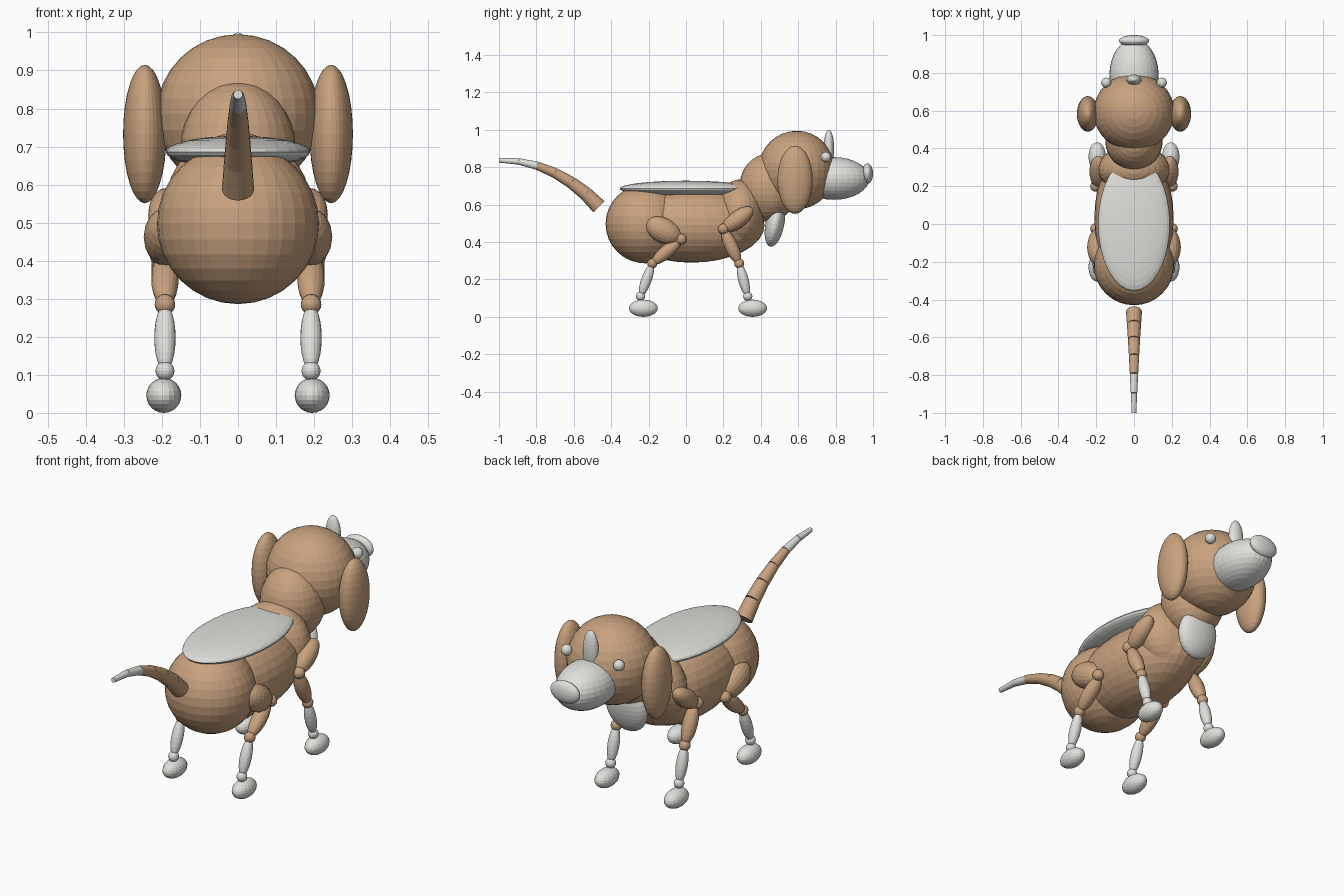
import bpy, math
from mathutils import Vector, Matrix

if "Cube" in bpy.data.objects:
    bpy.data.objects.remove(bpy.data.objects["Cube"])


def make_material(name, rgb):
    m = bpy.data.materials.new(name)
    m.diffuse_color = (*rgb, 1)
    m.use_nodes = True
    m.node_tree.nodes["Principled BSDF"].inputs["Base Color"].default_value = m.diffuse_color
    return m


BROWN = make_material("tan brown", (0.58, 0.36, 0.21))
PALE = make_material("pale grey", (0.74, 0.74, 0.71))


def ellipsoid(name, loc, radii, mat, tilt=0.0, segs=32, rings=16):
    """Faceted sphere scaled to radii, tilted about the x axis."""
    bpy.ops.mesh.primitive_uv_sphere_add(segments=segs, ring_count=rings, radius=1)
    ob = bpy.context.object
    ob.name = name
    ob.data.transform(Matrix.Translation(loc) @ Matrix.Rotation(tilt, 4, 'X')
                      @ Matrix.Diagonal((*radii, 1)))
    ob.data.materials.append(mat)
    return ob


def limb(name, a, b, rx, width, mat):
    """Ellipsoid stretched between two joints."""
    a, b = Vector(a), Vector(b)
    d = b - a
    tilt = math.atan2(-d.y, d.z)
    return ellipsoid(name, (a + b) / 2, (rx, width, d.length / 2), mat, tilt, 20, 12)


def frustum(name, a, b, r1, r2, mat):
    """Tapered segment from a to b."""
    a, b = Vector(a), Vector(b)
    bpy.ops.mesh.primitive_cone_add(vertices=24, radius1=r1, radius2=r2, depth=(b - a).length)
    ob = bpy.context.object
    ob.name = name
    rot = (b - a).to_track_quat('Z', 'Y').to_matrix().to_4x4()
    ob.data.transform(Matrix.Translation((a + b) / 2) @ rot)
    ob.data.materials.append(mat)


# Torso
ellipsoid("rump", (0, -0.217, 0.497), (0.213, 0.213, 0.211), BROWN)
ellipsoid("body", (0, 0.03, 0.49), (0.21, 0.39, 0.2), BROWN)
ellipsoid("chest", (0, 0.29, 0.55), (0.19, 0.13, 0.185), BROWN)
ellipsoid("saddle_patch", (0, 0, 0.686), (0.19, 0.355, 0.042), PALE)
ellipsoid("neck", (0, 0.44, 0.69), (0.152, 0.155, 0.182), BROWN)
ellipsoid("bib", (0, 0.475, 0.495), (0.11, 0.05, 0.122), PALE, -0.2)

# Head
ellipsoid("head", (0, 0.592, 0.785), (0.214, 0.205, 0.21), BROWN)
ellipsoid("muzzle", (0, 0.79, 0.74), (0.13, 0.19, 0.114), PALE)
ellipsoid("nose", (0, 0.97, 0.766), (0.08, 0.03, 0.055), PALE)
ellipsoid("forehead_blaze", (0, 0.764, 0.9), (0.04, 0.028, 0.1), PALE)
for side, s in (("right", 1), ("left", -1)):
    ellipsoid("ear_" + side, (s * 0.245, 0.583, 0.733), (0.057, 0.094, 0.182), BROWN)
    ellipsoid("eye_" + side, (s * 0.147, 0.748, 0.855), (0.027,) * 3, PALE, 0, 16, 10)

# Legs: (name, foot y, ankle, hock, knee, upper limb start, upper limb end, radii)
LEGS = (
    ("hind", -0.228, (-0.243, 0.11), (-0.18, 0.285), (-0.025, 0.415),
     (-0.03, 0.415), (-0.215, 0.51), 0.058, 0.067),
    ("front", 0.356, (0.33, 0.11), (0.284, 0.285), (0.2, 0.47),
     (0.198, 0.463), (0.356, 0.58), 0.046, 0.046),
)
for side, s in (("right", 1), ("left", -1)):
    for leg, foot_y, ankle, hock, knee, up_a, up_b, up_x, up_w in LEGS:
        tag = leg + "_" + side
        x = s * 0.192
        ellipsoid("foot_" + tag, (s * 0.195, foot_y, 0.046), (0.046, 0.077, 0.046), PALE, 0, 20, 12)
        ellipsoid("ankle_" + tag, (x, *ankle), (0.025,) * 3, PALE, 0, 16, 10)
        limb("lower_leg_" + tag, (x, *ankle), (x, *hock), 0.028, 0.028, PALE)
        ellipsoid("hock_" + tag, (x, *hock), (0.027,) * 3, BROWN, 0, 16, 10)
        limb("middle_leg_" + tag, (x, *hock), (x, *knee), 0.036, 0.036, BROWN)
        ellipsoid("knee_" + tag, (s * 0.203, *knee), (0.029,) * 3, BROWN, 0, 16, 10)
        limb("upper_leg_" + tag, (s * 0.19, *up_a), (s * 0.19, *up_b), up_x, up_w, BROWN)

# Tail: curved chain of tapered segments with a pale tip
TAIL = ((-0.465, 0.588), (-0.535, 0.658), (-0.613, 0.718), (-0.7, 0.769),
        (-0.795, 0.808), (-0.895, 0.831), (-1.0, 0.837))
for i in range(6):
    r = 0.042 - 0.005 * i
    frustum("tail_segment_%d" % (i + 1), (0, *TAIL[i]), (0, *TAIL[i + 1]),
            r, r - 0.005, BROWN if i < 4 else PALE)
